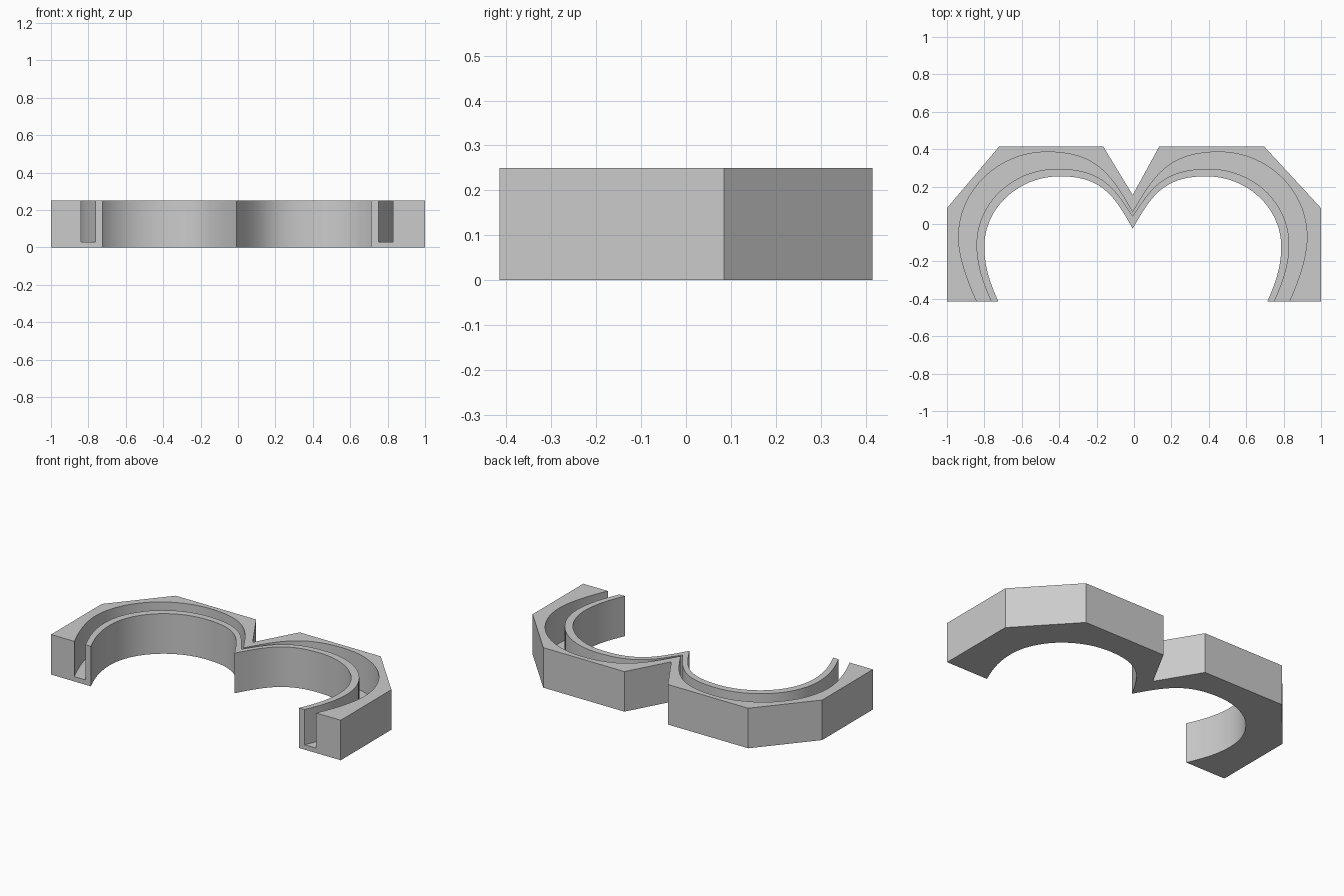
import bpy
import bmesh
from mathutils import Vector
from mathutils.geometry import interpolate_bezier

HEIGHT = 0.25
FLOOR = 0.03
FRONT = -0.415

if "Cube" in bpy.data.objects:
    bpy.data.objects.remove(bpy.data.objects["Cube"])

grey = bpy.data.materials.new("plain grey")
grey.use_nodes = True
colour = (0.6, 0.6, 0.6, 1)
grey.diffuse_color = colour
grey.node_tree.nodes["Principled BSDF"].inputs["Base Color"].default_value = colour


def lobe(end, side, top, centre, steps=20):
    """Smooth arch from the front end, round the side and top, to the centre cusp."""
    end, side, top, centre = (Vector(p) for p in (end, side, top, centre))
    k = 0.55
    rise, run = Vector((0, top.y - side.y)), Vector((top.x - side.x, 0))
    spans = [
        (end, end + Vector((-0.3 * run.x / abs(run.x) * 0.15, 0.1)),
         side - Vector((0, 0.11)), side),
        (side, side + rise * k, top - run * k, top),
        (top, top + Vector((centre.x - top.x, 0)) * 0.58,
         centre + Vector(((top.x - centre.x) * 0.25, (top.y - centre.y) * 0.62)), centre),
    ]
    points = [end]
    for span in spans:
        points += interpolate_bezier(*span, steps)[1:]
    return [Vector(p[:2]) for p in points]


def double_arch(left, right):
    """Two lobes joined at the centre cusp, running left to right."""
    return lobe(*left) + lobe(*right)[-2::-1]


def prism(name, outline, bottom, top):
    bm = bmesh.new()
    face = bm.faces.new([bm.verts.new((p[0], p[1], bottom)) for p in outline])
    extruded = bmesh.ops.extrude_face_region(bm, geom=[face])
    verts = [v for v in extruded["geom"] if isinstance(v, bmesh.types.BMVert)]
    bmesh.ops.translate(bm, vec=(0, 0, top - bottom), verts=verts)
    bmesh.ops.recalc_face_normals(bm, faces=bm.faces)
    mesh = bpy.data.meshes.new(name)
    bm.to_mesh(mesh)
    bm.free()
    obj = bpy.data.objects.new(name, mesh)
    bpy.context.collection.objects.link(obj)
    mesh.materials.append(grey)
    return obj


# Body: faceted outside, double arch inside
outside = [(1, FRONT), (1, 0.085), (0.695, 0.415), (0.135, 0.415), (-0.007, 0.155),
           (-0.165, 0.415), (-0.72, 0.415), (-1, 0.085), (-1, FRONT)]
cusp = (-0.007, -0.025)
inside = double_arch(((-0.725, FRONT), (-0.8, -0.12), (-0.395, 0.255), cusp),
                     ((0.712, FRONT), (0.787, -0.12), (0.385, 0.255), cusp))
body = prism("double_arch_body", outside + inside, 0, HEIGHT)

# Groove cutter: open at the front ends and the top
cusp = (-0.007, 0.062)
groove_outer = double_arch(((-0.84, FRONT), (-0.938, -0.07), (-0.465, 0.385), cusp),
                           ((0.83, FRONT), (0.925, -0.07), (0.455, 0.385), cusp))
cusp = (-0.007, 0.042)
groove_inner = double_arch(((-0.763, FRONT), (-0.842, -0.11), (-0.41, 0.295), cusp),
                           ((0.75, FRONT), (0.83, -0.11), (0.4, 0.295), cusp))
beyond = Vector((0, -0.1))
groove = (groove_outer + [groove_outer[-1] + beyond, groove_inner[-1] + beyond]
          + groove_inner[::-1] + [groove_inner[0] + beyond, groove_outer[0] + beyond])
cutter = prism("groove_cutter", groove, FLOOR, HEIGHT + 0.1)
cutter.hide_render = True

# Cut the groove, then drop the cutter
cut = body.modifiers.new("groove", "BOOLEAN")
cut.operation = "DIFFERENCE"
cut.solver = "EXACT"
cut.object = cutter
bpy.ops.object.select_all(action="DESELECT")
body.select_set(True)
bpy.context.view_layer.objects.active = body
bpy.ops.object.modifier_apply(modifier=cut.name)
bpy.data.objects.remove(cutter)
bpy.ops.object.shade_smooth_by_angle(angle=0.5)
